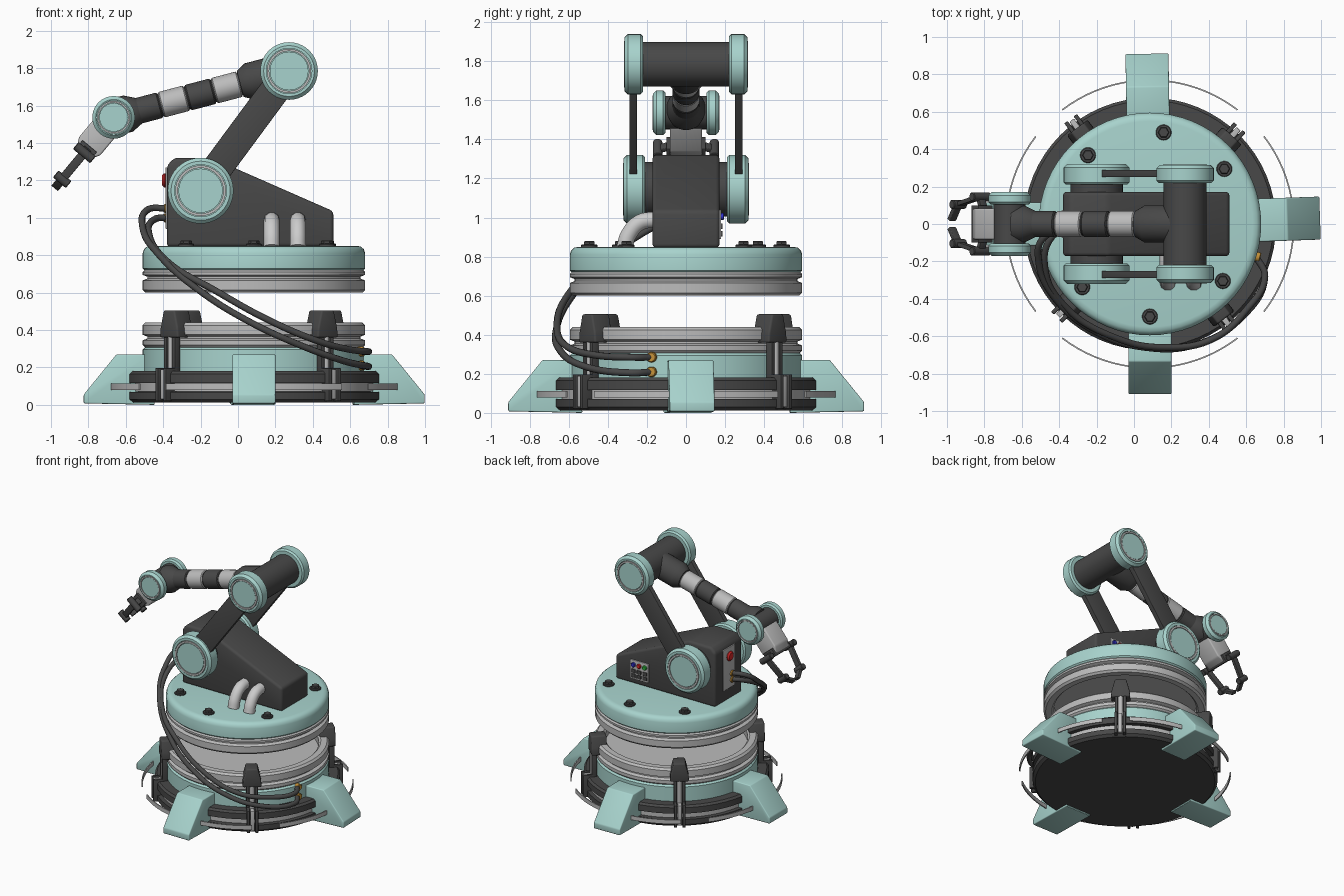
import bpy, bmesh
from math import radians, atan2, pi
from mathutils import Matrix, Vector

if "Cube" in bpy.data.objects:
    bpy.data.objects.remove(bpy.data.objects["Cube"])

T = Matrix.Translation
CX = 0.085  # centre of the round base


def mat(name, col):
    m = bpy.data.materials.new(name)
    m.diffuse_color = (*col, 1)
    m.use_nodes = True
    m.node_tree.nodes["Principled BSDF"].inputs["Base Color"].default_value = m.diffuse_color
    return m


TEAL = mat("teal", (0.39, 0.65, 0.61))
DARK = mat("dark", (0.065, 0.065, 0.065))
LIGHT = mat("light_grey", (0.5, 0.5, 0.5))
WHITE = mat("white", (0.85, 0.85, 0.87))
GOLD = mat("gold", (0.55, 0.28, 0.04))
RED, GREEN, BLUE = mat("red", (.7, .02, .02)), mat("green", (.03, .5, .05)), mat("blue", (.03, .03, .6))


def finish(bm, name, m, M=Matrix()):
    bmesh.ops.remove_doubles(bm, verts=bm.verts, dist=1e-5)
    bmesh.ops.recalc_face_normals(bm, faces=bm.faces)
    me = bpy.data.meshes.new(name)
    bm.to_mesh(me)
    bm.free()
    me.transform(M)
    me.materials.append(m)
    ob = bpy.data.objects.new(name, me)
    bpy.context.collection.objects.link(ob)
    return ob


def lathe(name, prof, m, M=Matrix(), angle=360, steps=64):
    bm = bmesh.new()
    vs = [bm.verts.new((r, 0, z)) for r, z in prof]
    es = [bm.edges.new(p) for p in zip(vs, vs[1:])]
    bmesh.ops.spin(bm, geom=vs + es, axis=(0, 0, 1), cent=(0, 0, 0), angle=radians(angle), steps=steps)
    if angle < 360:
        bmesh.ops.remove_doubles(bm, verts=bm.verts, dist=1e-5)
        bmesh.ops.holes_fill(bm, edges=bm.edges)
    return finish(bm, name, m, M)


def ring(name, r0, r1, z0, z1, m, M=Matrix(), **k):
    return lathe(name, [(r0, z0), (r1, z0), (r1, z1), (r0, z1), (r0, z0)], m, M, **k)


def along(p0, d):
    return T(Vector(p0)) @ Vector(d).to_track_quat('Z', 'Y').to_matrix().to_4x4()


def cyl(name, p0, p1, r, m, b=0.004, M=Matrix(), steps=24):
    d = Vector(p1) - Vector(p0)
    L = d.length
    return lathe(name, [(0, 0), (r - b, 0), (r, b), (r, L - b), (r - b, L), (0, L)], m, M @ along(p0, d), steps=steps)


def prism(name, prof, y0, y1, m, M=Matrix(), b=0.01):
    bm = bmesh.new()
    f = bm.faces.new([bm.verts.new((x, y0, z)) for x, z in prof])
    ext = bmesh.ops.extrude_face_region(bm, geom=[f])["geom"]
    bmesh.ops.translate(bm, vec=(0, y1 - y0, 0), verts=[v for v in ext if isinstance(v, bmesh.types.BMVert)])
    bmesh.ops.recalc_face_normals(bm, faces=bm.faces)
    if b:
        bmesh.ops.bevel(bm, geom=bm.edges[:], offset=b, segments=3, profile=0.5, affect='EDGES')
    return finish(bm, name, m, M)


def box(name, x, y, z, m, M=Matrix(), b=0.004):
    return prism(name, [(x[0], z[0]), (x[1], z[0]), (x[1], z[1]), (x[0], z[1])], y[0], y[1], m, M, b)


def tube(name, pts, r, m):
    cu = bpy.data.curves.new(name, 'CURVE')
    cu.dimensions, cu.bevel_depth, cu.bevel_resolution = '3D', r, 3
    cu.resolution_u, cu.use_fill_caps = 8, True
    sp = cu.splines.new('BEZIER')
    sp.bezier_points.add(len(pts) - 1)
    for bp, p in zip(sp.bezier_points, pts):
        bp.co = p
        bp.handle_left_type = bp.handle_right_type = 'AUTO'
    cu.materials.append(m)
    ob = bpy.data.objects.new(name, cu)
    bpy.context.collection.objects.link(ob)


def tilt(p, q):  # matrix at p with local x pointing to q, within the xz plane
    return T(Vector((p[0], 0, p[1]))) @ Matrix.Rotation(-atan2(q[1] - p[1], q[0] - p[0]), 4, 'Y')


# round base
C = T(Vector((CX, 0, 0)))
lathe("base_plate", [(0, .012), (.655, .012), (.675, .03), (.675, .07), (.63, .07), (.63, .118), (.675, .118),
                     (.675, .165), (.66, .18), (0, .18)], DARK, C)
ring("base_groove_ring", .61, .645, .072, .116, LIGHT, C)
lathe("lower_disc", [(0, .17), (.595, .17), (.595, .295), (.58, .31), (0, .31)], TEAL, C)
lathe("lower_grey_rim", [(0, .30), (.575, .30), (.595, .32), (.595, .345), (.57, .355), (.57, .365), (.595, .375),
                         (.595, .425), (.58, .44), (.535, .44), (.52, .425), (.52, .37), (0, .37)], LIGHT, C)
# upper turntable, floating above the lower rim
lathe("upper_grey_rim", [(0, .67), (.52, .67), (.52, .615), (.535, .60), (.58, .60), (.595, .615), (.595, .665),
                         (.57, .675), (.57, .685), (.595, .695), (.595, .71), (.58, .725), (0, .725)], LIGHT, C)
lathe("turntable", [(0, .72), (.585, .72), (.595, .73), (.595, .81), (.588, .832), (.572, .846), (.55, .85), (0, .85)],
      TEAL, C)

# feet and outer rail arcs
for i, a in enumerate((2, 91, 180, 270)):
    R = C @ Matrix.Rotation(radians(a), 4, 'Z')
    prism("foot_%d" % i, [(.53, .0), (.91, .008), (.91, .055), (.735, .27), (.56, .27)], -.115, .115, TEAL, R, .007)
    ring("rail_arc_%d" % i, .765, .773, .08, .113, LIGHT,
         C @ Matrix.Rotation(radians(i * 90 - 37.5), 4, 'Z'), angle=75, steps=20)

# clamps: hood, legs and light rod
for i, a in enumerate((47, 127, 225, 308)):
    R = C @ Matrix.Rotation(radians(a - 90), 4, 'Z')
    prism("clamp_hood_%d" % i, [(-.07, .36), (.07, .36), (.066, .41), (.042, .505), (-.042, .505), (-.066, .41)],
          .53, .645, DARK, R, .01)
    for s in (-1, 1):
        x = sorted((s * .02, s * .042))
        box("clamp_leg", x, (.60, .64), (.17, .37), DARK, R)
        box("clamp_bracket", x, (.60, .705), (.02, .197), DARK, R)
    cyl("clamp_rod_%d" % i, (0, .625, .17), (0, .625, .37), .018, LIGHT, M=R)
    box("clamp_strip_%d" % i, (-.015, .015), (.60, .695), (.03, .19), LIGHT, R)

# turntable bolts
for a in (36.5, 81.5, 132, 223, 270, 322):
    p = C @ Matrix.Rotation(radians(a), 4, 'Z') @ Vector((.495, 0, .84))
    cyl("bolt", p, p + Vector((0, 0, .022)), .042, DARK)
    cyl("bolt_head", p, p + Vector((0, 0, .04)), .03, DARK, steps=6)

# body housing
prism("body", [(-.38, .845), (.51, .845), (.51, 1.035), (-.14, 1.32), (-.34, 1.32), (-.38, 1.28)], -.172, .172, DARK, b=.02)


def joint(name, x, z, R, y0, y1):  # pair of round caps with an inlaid ring
    t = y1 - y0
    for s in (-1, 1):
        M = along((x, s * y0, z), (0, s, 0))
        lathe(name + "_cap", [(0, 0), (R - .012, 0), (R, .012), (R, t - .018), (R - .018, t), (.79 * R, t),
                              (.79 * R, t - .015), (.67 * R, t - .015), (.67 * R, t), (0, t)], TEAL, M, steps=40)
        ring(name + "_ring", .69 * R, .77 * R, t - .018, t + .002, LIGHT, M, steps=40)


# arm joints
S, E, W = (-.20, 1.145), (.273, 1.785), (-.665, 1.537)
joint("shoulder", *S, .176, .21, .32)
joint("elbow", *E, .154, .22, .316)
joint("wrist", *W, .114, .105, .17)
for name, (x, z), y, r in (("shoulder_axle", S, .215, .14), ("elbow_axle", E, .225, .115), ("wrist_axle", W, .11, .085)):
    cyl(name, (x, -y, z), (x, y, z), r, DARK, steps=40)

# twin upper arm bars
for s in (-1, 1):
    box("upper_arm_bar", (0, .796), sorted((s * .25, s * .29)), (-.08, .08), DARK, tilt(S, E))

# forearm: sleeve, banded segments, flare at the wrist
F = along((E[0], 0, E[1]), (W[0] - E[0], 0, W[1] - E[1]))
lathe("forearm_sleeve", [(0, .02), (.1, .02), (.1, .22), (.072, .27), (0, .27)], DARK, F, steps=32)
for i, d in enumerate((.27, .417, .564, .711)):
    cyl("forearm_segment_%d" % i, (0, 0, d + .003), (0, 0, d + .144), .07, (LIGHT, DARK)[i % 2], .006, F, 32)
cyl("forearm_core", (0, 0, .2), (0, 0, .93), .062, DARK, M=F)
lathe("forearm_flare", [(0, .83), (.07, .83), (.1, .89), (.1, .94), (0, .94)], DARK, F, steps=32)

# hand and gripper fingers
H = tilt(W, (W[0] - .64, W[1] - .77))
prism("hand", [(.04, -.075), (.2, -.075), (.255, -.045), (.255, .045), (.2, .075), (.04, .075)], -.083, .083, LIGHT, H, .01)
box("hand_bracket", (.2, .262), (-.1, .1), (-.05, .05), DARK, H)
for s in (-1, 1):
    path = [(.225, .095), (.245, .145), (.43, .105), (.485, .022)]
    for (d0, y0), (d1, y1) in zip(path, path[1:]):
        L = Vector((d1 - d0, s * (y1 - y0), 0))
        K = H @ T(Vector((d0, s * y0, 0))) @ Matrix.Rotation(atan2(L.y, L.x), 4, 'Z')
        box("finger_link", (0, L.length), (-.012, .012), (-.023, .023), DARK, K)
    for (d, y), h in zip(path[1:3], (.06, .045)):
        cyl("finger_pin", (d, s * y, -h), (d, s * y, h), .024, DARK, M=H, steps=16)

# hoses from turntable into the body
for x in (.18, .32):
    tube("hose", [(x, -.315, .845), (x, -.295, .91), (x, -.235, .975), (x, -.15, .99)], .043, WHITE)

# cables sweeping around the front
tube("cable_outer", [(-.37, -.03, 1.05), (-.48, -.07, 1.045), (-.51, -.2, .95), (-.42, -.40, .80), (-.205, -.575, .61),
                     (.06, -.66, .445), (.33, -.645, .32), (.565, -.51, .235), (.70, -.28, .205), (.65, -.17, .21)],
     .018, DARK)
tube("cable_inner", [(-.37, -.03, 1.0), (-.44, -.07, .995), (-.475, -.24, .91), (-.37, -.44, .76), (-.12, -.60, .61),
                     (.17, -.66, .45), (.43, -.61, .34), (.6, -.46, .295), (.70, -.28, .285), (.65, -.17, .285)],
     .018, DARK)
for z in (.21, .285):
    cyl("cable_plug", (.62, -.165, z), (.675, -.18, z), .026, GOLD)

# end panel with stop button and sockets
box("end_panel", (-.387, -.37), (-.075, .075), (.94, 1.27), LIGHT)
cyl("stop_button", (-.38, 0, 1.2), (-.405, 0, 1.2), .038, RED, .01)
for z in (1.0, 1.05):
    cyl("cable_socket", (-.37, -.03, z), (-.396, -.035, z), .024, GOLD)

# rear control panel with lamps and keys
box("rear_panel", (.21, .37), (.16, .18), (.89, 1.04), LIGHT)
for i, m in enumerate((GREEN, RED, BLUE)):
    x = .24 + i * .05
    cyl("lamp", (x, .175, 1.005), (x, .195, 1.005), .018, m)
    for z in (.918, .955):
        box("key", (x - .018, x + .018), (.175, .188), (z - .014, z + .014), DARK, b=.002)

# smooth shading with crisp edges
for ob in bpy.context.scene.objects:
    ob.select_set(ob.type == 'MESH')
    if ob.type == 'MESH':
        bpy.context.view_layer.objects.active = ob
bpy.ops.object.shade_smooth_by_angle(angle=radians(32))
